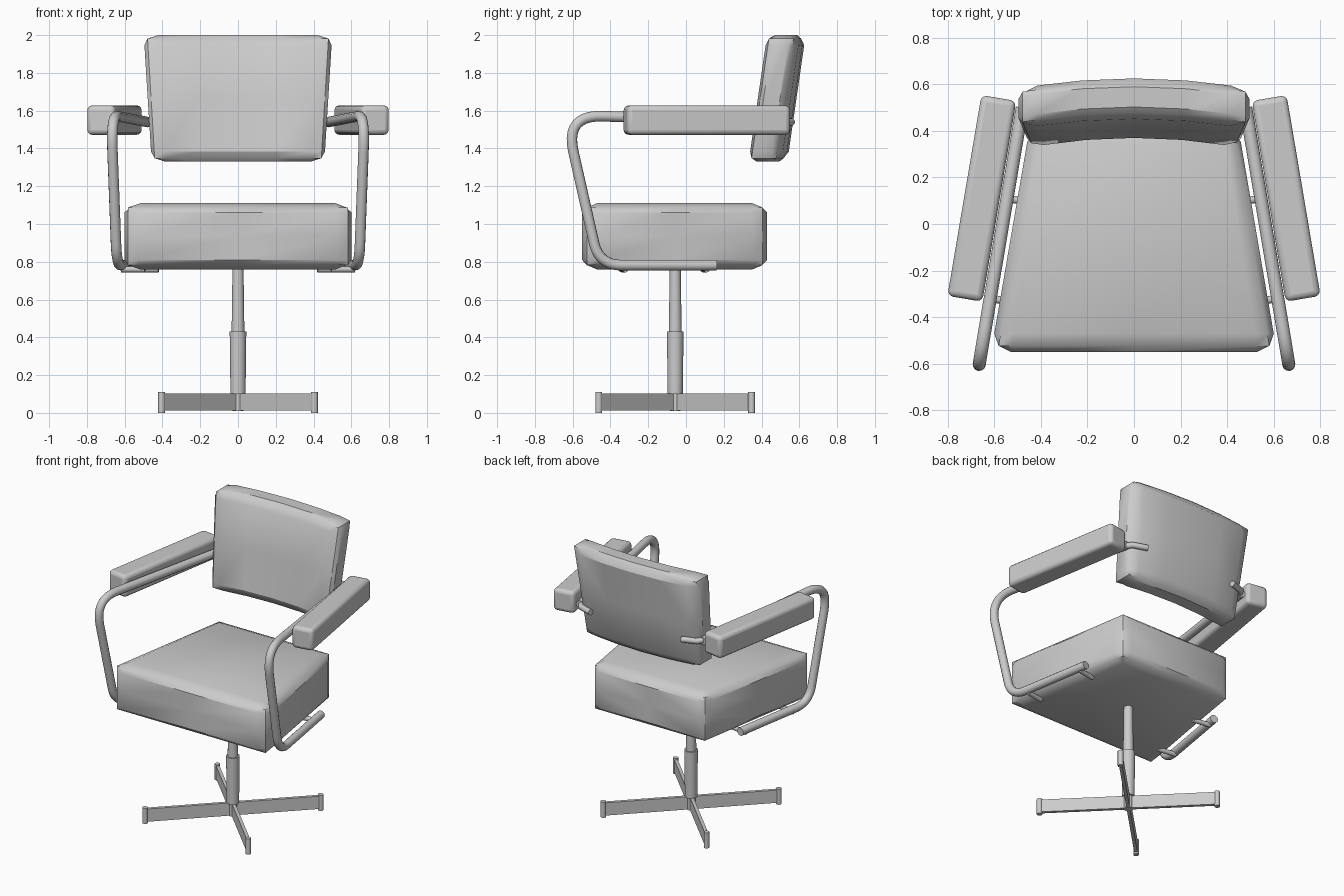
import bpy, bmesh, math
from mathutils import Vector

if "Cube" in bpy.data.objects:
    bpy.data.objects.remove(bpy.data.objects["Cube"])

AXIS_Y = -0.057   # swivel axis


def finish(ob, angle=30):
    bpy.ops.object.select_all(action='DESELECT')
    ob.select_set(True)
    bpy.context.view_layer.objects.active = ob
    bpy.ops.object.shade_smooth_by_angle(angle=math.radians(angle))
    return ob


def cushion(name, grids, half, inset, place):
    """Box whose seams are pulled in so that each face bulges."""
    bm = bmesh.new()
    verts = {}

    def vert(idx):
        if idx not in verts:
            u = [grids[a][idx[a]] for a in range(3)]
            seam = sum(abs(c) == 1 for c in u) > 1
            p = [u[a] * (half[a] - (inset[a] if seam and abs(u[a]) == 1 else 0)) for a in range(3)]
            verts[idx] = bm.verts.new(place(*p))
        return verts[idx]

    for a in range(3):
        b, c = (a + 1) % 3, (a + 2) % 3
        for end in (0, len(grids[a]) - 1):
            for i in range(len(grids[b]) - 1):
                for j in range(len(grids[c]) - 1):
                    quad = []
                    for di, dj in ((0, 0), (1, 0), (1, 1), (0, 1)):
                        idx = [0, 0, 0]
                        idx[a], idx[b], idx[c] = end, i + di, j + dj
                        quad.append(vert(tuple(idx)))
                    bm.faces.new(quad)
    bmesh.ops.recalc_face_normals(bm, faces=bm.faces)
    me = bpy.data.meshes.new(name)
    bm.to_mesh(me)
    bm.free()
    ob = bpy.data.objects.new(name, me)
    bpy.context.collection.objects.link(ob)
    return finish(ob)


def tube(name, pts, radius):
    cu = bpy.data.curves.new(name, 'CURVE')
    cu.dimensions = '3D'
    cu.bevel_depth, cu.bevel_resolution, cu.use_fill_caps = radius, 4, True
    sp = cu.splines.new('POLY')
    sp.points.add(len(pts) - 1)
    for p, q in zip(sp.points, pts):
        p.co = (*q, 1)
    ob = bpy.data.objects.new(name, cu)
    bpy.context.collection.objects.link(ob)
    bpy.ops.object.select_all(action='DESELECT')
    ob.select_set(True)
    bpy.context.view_layer.objects.active = ob
    bpy.ops.object.convert(target='MESH')
    return finish(bpy.context.object, 40)


def fillet(pts, cuts, steps=10):
    """Round the inner corners of a path; cuts = distance trimmed at each."""
    out = [pts[0]]
    for a, b, c, d in zip(pts, pts[1:], pts[2:], cuts):
        s, e = b + (a - b).normalized() * d, b + (c - b).normalized() * d
        for k in range(steps + 1):
            t = k / steps
            out.append(s * (1 - t) ** 2 + b * 2 * t * (1 - t) + e * t * t)
    return out + [pts[-1]]


def rod(name, r1, r2, z0, z1, x=0, y=AXIS_Y, sides=24):
    bpy.ops.mesh.primitive_cone_add(vertices=sides, radius1=r1, radius2=r2, depth=z1 - z0,
                                    location=(x, y, (z0 + z1) / 2))
    bpy.context.object.name = name
    return finish(bpy.context.object)


def box(name, size, loc, rot_z, bevel, segments):
    bpy.ops.mesh.primitive_cube_add(size=1, location=loc, rotation=(0, 0, rot_z))
    ob = bpy.context.object
    ob.name = name
    ob.scale = size
    bpy.ops.object.transform_apply(location=False, rotation=False, scale=True)
    if bevel:
        m = ob.modifiers.new("round", 'BEVEL')
        m.width, m.segments = bevel, segments
    return finish(ob, 35)


# Seat: wedge narrowing to the back
cushion("seat", ([-1, -.86, 0, .86, 1], [-1, -.84, 0, .84, 1], [-1, -.72, 0, .72, 1]),
        (0.53, 0.49, 0.175), (0.024, 0.026, 0.022),
        lambda x, y, z: (x * (1 - 0.172 / 0.53 * y), y - 0.06, z + 0.935))

# Backrest: curved around the sitter, leaning back, wider at the top
cushion("backrest", ([-1, -.84, -.45, 0, .45, .84, 1], [-1, -.5, .5, 1], [-1, -.84, 0, .84, 1]),
        (0.478, 0.087, 0.335), (0.018, 0.022, 0.018),
        lambda x, y, z: (x * (1 + 0.13 * z), 0.498 + y + 0.145 * z - 0.19 * x * x, z + 1.665))

for s, side in ((-1, "left"), (1, "right")):
    def at(y, z):
        # upright plane that holds the arm tube
        return Vector((s * (0.665 - 0.168 * (y + 0.6)), y, z))

    # Bent arm tube
    path = [at(0.16, 0.782), at(-0.46, 0.782), at(-0.64, 1.577), at(0.50, 1.54)]
    tube(side + "_arm_tube", fillet(path, (0.12, 0.2)), 0.028)

    # Bracket behind the backrest
    tube(side + "_back_bracket", [at(0.47, 1.541), Vector((s * 0.455, 0.525, 1.54)),
                                  Vector((s * 0.355, 0.558, 1.54))], 0.02)

    # Clips under the seat
    for y, tag in ((-0.32, "front"), (0.11, "rear")):
        p = at(y, 0.76)
        tube(f"{side}_{tag}_seat_clip", [p, p + Vector((-s * 0.125, -0.02, 0))], 0.016)

    # Arm pad
    box(side + "_arm_pad", (0.152, 0.875, 0.155), (s * 0.654, 0.11, 1.55),
        s * math.radians(9.6), 0.025, 3)

# Swivel column
rod("column_upper", 0.034, 0.029, 0.42, 0.78)
rod("column_sleeve", 0.04, 0.044, 0.1, 0.43)
rod("base_hub", 0.028, 0.028, 0.01, 0.11)

# Four-blade base with foot posts
for k in range(4):
    a = math.pi / 4 + k * math.pi / 2
    c, s = math.cos(a), math.sin(a)
    box(f"base_leg_{k + 1}", (0.57, 0.022, 0.09), (c * 0.285, AXIS_Y + s * 0.285, 0.057), a, 0, 1)
    rod(f"foot_post_{k + 1}", 0.018, 0.018, 0, 0.11, c * 0.572, AXIS_Y + s * 0.572, 16)
